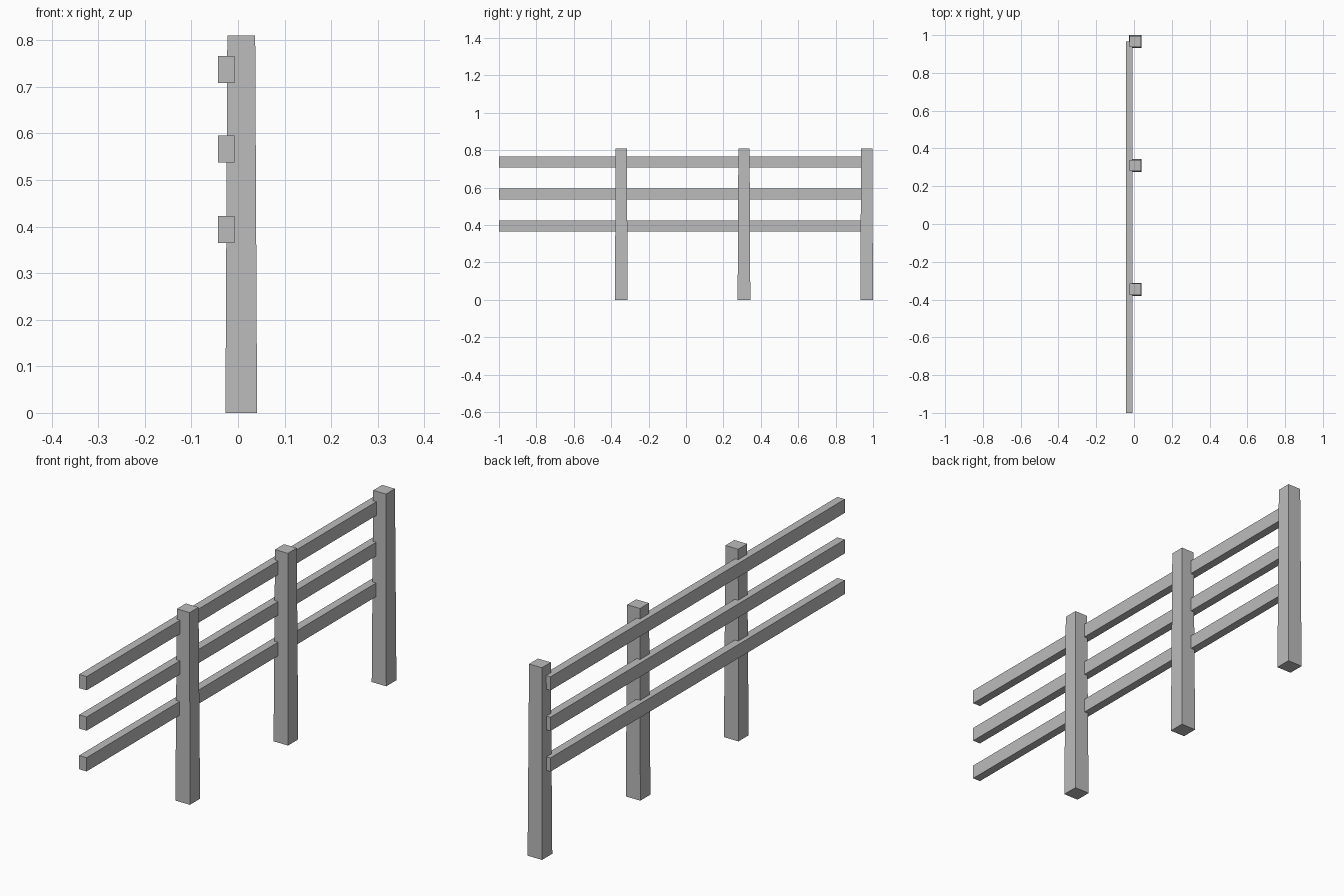
import bpy, bmesh
from mathutils import Vector

cube = bpy.data.objects.get("Cube")
if cube:
    bpy.data.objects.remove(cube, do_unlink=True)

grey = bpy.data.materials.new("plain grey")
grey.use_nodes = True
COLOUR = (0.5, 0.5, 0.5, 1)
grey.diffuse_color = COLOUR
grey.node_tree.nodes["Principled BSDF"].inputs["Base Color"].default_value = COLOUR


def box(name, low, high, taper=1.0):
    """Box between two corners; the top is scaled by taper about its centre."""
    low, high = Vector(low), Vector(high)
    centre, size = (low + high) / 2, high - low
    bm = bmesh.new()
    bmesh.ops.create_cube(bm, size=1)
    for v in bm.verts:
        k = taper if v.co.z > 0 else 1.0
        v.co = Vector((v.co.x * size.x * k, v.co.y * size.y * k, v.co.z * size.z))
    mesh = bpy.data.meshes.new(name)
    bm.to_mesh(mesh)
    bm.free()
    mesh.materials.append(grey)
    obj = bpy.data.objects.new(name, mesh)
    obj.location = centre
    bpy.context.collection.objects.link(obj)


# Posts, slightly narrower at the top
HALF, POST_X, HEIGHT = 0.034, 0.007, 0.81
for name, y in (("front", -0.346), ("middle", 0.31), ("back", 0.966)):
    box(name + "_post", (POST_X - HALF, y - HALF, 0),
        (POST_X + HALF, y + HALF, HEIGHT), taper=0.88)

# Rails, let into the posts and ending inside the back post
for name, z in (("lower", 0.365), ("middle", 0.537), ("upper", 0.708)):
    box(name + "_rail", (-0.043, -1, z), (-0.008, 0.967, z + 0.058))
